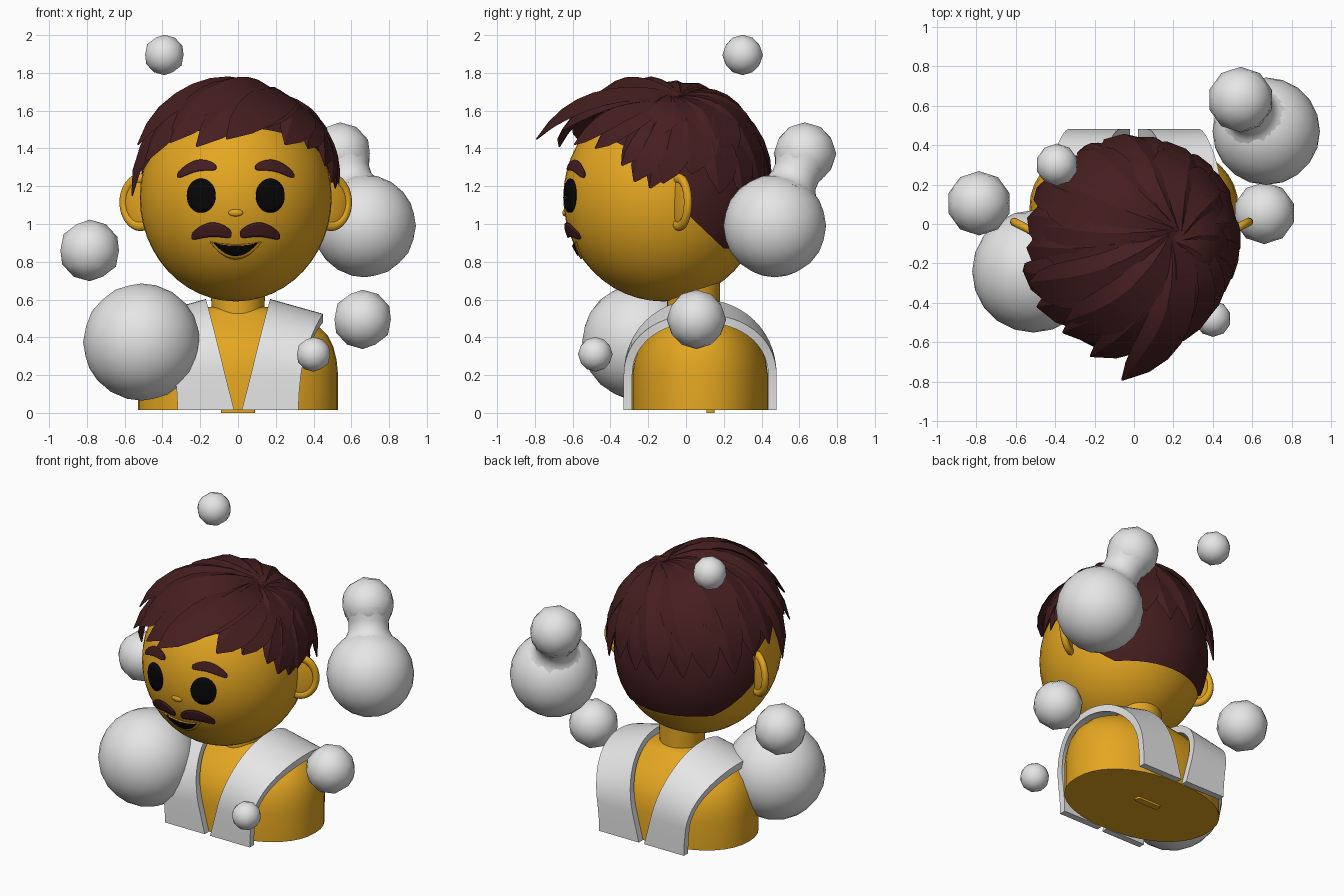
import bpy, bmesh, math, random
from mathutils import Vector

random.seed(4)
if "Cube" in bpy.data.objects:
    bpy.data.objects.remove(bpy.data.objects["Cube"])


def material(name, rgb):
    m = bpy.data.materials.new(name)
    m.use_nodes = True
    m.diffuse_color = (*rgb, 1)
    m.node_tree.nodes["Principled BSDF"].inputs["Base Color"].default_value = (*rgb, 1)
    return m


SKIN = material("golden skin", (0.78, 0.385, 0.015))
WHITE = material("soft white", (0.79, 0.79, 0.79))
HAIR = material("dark brown", (0.06, 0.013, 0.014))
BLACK = material("black", (0.002, 0.002, 0.002))


def finish(name, bm, mat, angle=40):
    bmesh.ops.recalc_face_normals(bm, faces=bm.faces)
    me = bpy.data.meshes.new(name)
    bm.to_mesh(me)
    bm.free()
    ob = bpy.data.objects.new(name, me)
    bpy.context.collection.objects.link(ob)
    me.materials.append(mat)
    bpy.ops.object.select_all(action="DESELECT")
    ob.select_set(True)
    bpy.context.view_layer.objects.active = ob
    bpy.ops.object.shade_smooth_by_angle(angle=math.radians(angle))
    return ob


def skin_rows(bm, rows, closed):
    """Join equal rows of points with quads."""
    vs = [[bm.verts.new(p) for p in row] for row in rows]
    n = len(vs[0])
    for a, b in zip(vs, vs[1:]):
        for i in range(n if closed else n - 1):
            j = (i + 1) % n
            bm.faces.new((a[i], a[j], b[j], b[i]))
    if closed:
        bm.faces.new(vs[0])
        bm.faces.new(vs[-1])


def loft(name, rings, mat, centre_y=0.0, power=2.0, n=40):
    """Stack of rounded rings given as (z, x radius, y radius)."""
    def bend(v):
        return math.copysign(abs(v) ** (2 / power), v)
    angles = [math.tau * i / n for i in range(n)]
    bm = bmesh.new()
    skin_rows(bm, [[(rx * bend(math.cos(a)), centre_y + ry * bend(math.sin(a)), z)
                    for a in angles] for z, rx, ry in rings], True)
    return finish(name, bm, mat, 45)


def ellipsoid(name, centre, radii, mat, planes=(), seg=48):
    """Ellipsoid, optionally trimmed to the positive side of planes."""
    bm = bmesh.new()
    bmesh.ops.create_uvsphere(bm, u_segments=seg, v_segments=seg // 2, radius=1)
    for v in bm.verts:
        v.co = Vector(centre) + Vector([c * r for c, r in zip(v.co, radii)])
    for co, no in planes:
        bmesh.ops.bisect_plane(bm, geom=bm.verts[:] + bm.edges[:] + bm.faces[:],
                               plane_co=co, plane_no=Vector(no).normalized(), clear_inner=True)
    return finish(name, bm, mat, 60)


# Body and neck
loft("body", [(.014, .53, .36), (.2, .53, .36), (.28, .522, .348), (.35, .505, .323),
              (.41, .475, .285), (.46, .425, .24), (.51, .33, .19), (.545, .22, .155),
              (.56, .16, .14)], SKIN, 0.075, 2.2)
loft("neck", [(.5, .14, .14), (.57, .14, .14), (.7, .15, .14)], SKIN, 0.04)
loft("base_plate", [(0, .09, .022), (.02, .09, .022)], SKIN, 0.13, 8)

# Vest: a thick arched panel over each shoulder
path = [(-1, .014), (-1, .1)]
path += [(-math.cos(math.pi * i / 28), .2 + .4 * math.sin(math.pi * i / 28)) for i in range(29)]
path += [(1, .1), (1, .014)]
for side, label in ((1, "left"), (-1, "right")):
    rows = []
    for y, z in path:
        s, arch = (z - .014) / .586, max(0, z - .2) / .4
        inner, outer = .02 + .15 * s, .32 + .13 * s * s
        xs = [inner + (outer - inner) * k / 4 for k in range(5)]
        row = []
        for depth, order in ((0, xs), (.045, xs[::-1])):
            row += [(side * x, .075 + (.405 - depth) * y, z - ((x - .18) * .28 + depth) * arch)
                    for x in order]
        rows.append(row)
    bm = bmesh.new()
    skin_rows(bm, rows, True)
    finish(label + "_vest_panel", bm, WHITE, 40)

# Head and ears
HC, HR = Vector((-.012, -.12, 1.14)), Vector((.508, .53, .55))
ellipsoid("head", HC, HR, SKIN)
for side, label in ((1, "left"), (-1, "right")):
    ear = ellipsoid(label + "_ear", (0, 0, 0), (.1, .022, .14), SKIN, seg=24)
    bpy.ops.mesh.primitive_torus_add(major_radius=.1, minor_radius=.022,
                                     major_segments=32, minor_segments=10)
    rim = bpy.context.object
    rim.name = label + "_ear_rim"
    rim.data.materials.append(SKIN)
    bpy.ops.object.shade_smooth()
    for ob in (ear, rim):
        ob.location = (HC.x + side * .505, -.035, 1.115)
        ob.rotation_euler.z = side * math.radians(27)
    rim.rotation_euler.x = math.pi / 2
    rim.scale = (1, 1.25, 1)


def face_patch(name, x0, x1, top, bottom, mat, lift=.006):
    """Thin plate hugging the face between two height curves of u in 0..1."""
    rows = []
    for i in range(25):
        u = .5 - .5 * math.cos(math.pi * i / 24)
        x, row = x0 + (x1 - x0) * u, []
        for k in range(7):
            z = bottom(u) + (top(u) - bottom(u)) * k / 6
            q = 1 - (x / HR.x) ** 2 - ((z - HC.z) / HR.z) ** 2
            row.append((HC.x + x, HC.y - HR.y * math.sqrt(q) - lift, z))
        rows.append(row)
    bm = bmesh.new()
    skin_rows(bm, rows, False)
    bmesh.ops.remove_doubles(bm, verts=bm.verts, dist=.0002)
    ob = finish(name, bm, mat, 40)
    mod = ob.modifiers.new("thickness", "SOLIDIFY")
    mod.thickness, mod.offset = .009, 0


def bulge(u, p=.32):
    return max(0, math.sin(math.pi * u)) ** p


def brow(u):
    return 1.30 + .03 * bulge(u, 1) - .045 * u


def tash(u):
    return .945 + .03 * bulge(u, 1) - .01 * u


# Eyes, eyebrows and moustache
for s, label in ((1, "left"), (-1, "right")):
    face_patch(label + "_eye", s * .182 - .075, s * .182 + .075,
               lambda u: 1.15 + .09 * math.sqrt(max(0, 1 - (2 * u - 1) ** 2)),
               lambda u: 1.15 - .09 * math.sqrt(max(0, 1 - (2 * u - 1) ** 2)), BLACK)
    face_patch(label + "_eyebrow", s * .103, s * .308,
               lambda u: brow(u) + .029 * bulge(u), lambda u: brow(u) - .029 * bulge(u), HAIR, .01)
    face_patch(label + "_moustache", s * .022, s * .232,
               lambda u: tash(u) + .037 * bulge(u), lambda u: tash(u) - .037 * bulge(u), HAIR, .014)

# Mouth and nose
face_patch("lower_lip", -.135, .135, lambda u: .89 + .015 * (2 * u - 1) ** 2,
           lambda u: .815 + .09 * (2 * u - 1) ** 2, SKIN, .005)
face_patch("mouth", -.115, .115, lambda u: .885 + .015 * (2 * u - 1) ** 2,
           lambda u: .833 + .067 * (2 * u - 1) ** 2, BLACK, .01)
ellipsoid("nose", (HC.x, HC.y - HR.y + .01, 1.06), (.04, .014, .02), SKIN, seg=16)

# Close-cropped hair under the locks
CR = HR + Vector((.01, .012, .01))
ellipsoid("hair_cap", HC, CR, HAIR, [((0, -.5, 1.5), (0, .51, 1))])
ellipsoid("hair_nape", HC, CR, HAIR, [((0, 0, 1), (0, 1, 0)), ((0, 0, 1.06), (0, .95, 1)),
                                      ((0, 0, .87), (0, 0, 1))])

# Hair locks swirling out from the crown
LC, LR = Vector((-.012, -.08, 1.12)), Vector((.545, .515, .575))


def unit_space(p):
    return Vector([(a - c) / r for a, c, r in zip(p, LC, LR)])


CROWN = unit_space((.2, -.06, 1.66)).normalized()


def lock(bm, tip, width, puff=.03, swirl=.12):
    end = unit_space(tip)
    aim = end.normalized()
    steps, pts = 9, []
    for i in range(steps + 1):
        t = i / steps
        r = 1 + (end.length - 1) * t * t + puff * math.sin(math.pi * t)
        d = CROWN.slerp(aim, t) + CROWN.cross(aim) * swirl * math.sin(math.pi * t)
        pts.append(LC + Vector([a * b * r for a, b in zip(d.normalized(), LR)]))
    rows = []
    for i, p in enumerate(pts):
        t = i / steps
        along = (pts[min(i + 1, steps)] - pts[max(i - 1, 0)]).normalized()
        out = (p - LC).normalized()
        across = along.cross(out).normalized()
        w = width * (.45 + .75 * t) * (1 - t ** 5) + .006
        h = .034 * (1 - t ** 4) + .004
        rows.append([p + across * w, p + out * h + across * w * .4,
                     p + out * h * .4 - across * w, p - out * h])
    skin_rows(bm, rows, True)


bm = bmesh.new()
for count, raise_z, width, puff in ((14, 0, .125, .03), (9, .2, .15, .06)):
    for i in range(count):
        a = math.radians(-22 + 224 * i / (count - 1))
        z = 1.25 - .12 * max(0, math.sin(a)) + raise_z + random.uniform(-.05, .05)
        ring = math.sqrt(1 - ((z - LC.z) / LR.z) ** 2) * (1.02 + raise_z * .15)
        tip = (LC.x + LR.x * ring * math.cos(a), LC.y + LR.y * ring * math.sin(a), z)
        lock(bm, tip, width * random.uniform(.85, 1.2), puff + random.uniform(-.01, .02))
finish("hair_locks", bm, HAIR, 20)

# Fringe: fuller, broad locks over the forehead
bm = bmesh.new()
for tip, width, puff in (((-.06, -.79, 1.45), .14, .1), ((-.22, -.67, 1.41), .14, .1),
                         ((-.36, -.55, 1.43), .15, .1), ((-.49, -.42, 1.33), .15, .08),
                         ((-.56, -.24, 1.15), .13, .05), ((.06, -.65, 1.5), .12, .09),
                         ((.25, -.59, 1.42), .12, .06), ((.37, -.48, 1.4), .11, .04),
                         ((.46, -.34, 1.31), .1, .03), ((.515, -.19, 1.19), .1, .02),
                         ((-.53, -.3, 1.42), .15, .1), ((-.35, -.5, 1.5), .15, .13)):
    lock(bm, tip, width, puff)
finish("hair_fringe", bm, HAIR, 20)

# Floating bubbles
LOW, HIGH = Vector((.67, .47, .99)), Vector((.54, .63, 1.372))
bubbles = [((-.39, .3, 1.895), .107, 2), ((-.785, .105, .86), .163, 2),
           ((-.51, -.24, .375), .31, 3), ((.66, .055, .495), .157, 2),
           ((.40, -.48, .31), .092, 2), (LOW, .272, 3), (HIGH, .166, 2)]
for i, (centre, radius, detail) in enumerate(bubbles):
    bm = bmesh.new()
    bmesh.ops.create_icosphere(bm, subdivisions=detail, radius=radius)
    finish("bubble_%d" % (i + 1), bm, WHITE, 30).location = centre

# Waist joining the twin bubbles
waist = loft("bubble_waist", [(z, r, r) for z, r in ((.19, .19), (.23, .143), (.27, .125),
                                                     (.32, .125), (.37, .145), (.4, .155))], WHITE, n=24)
waist.location = LOW
waist.rotation_euler = (HIGH - LOW).to_track_quat("Z", "Y").to_euler()
